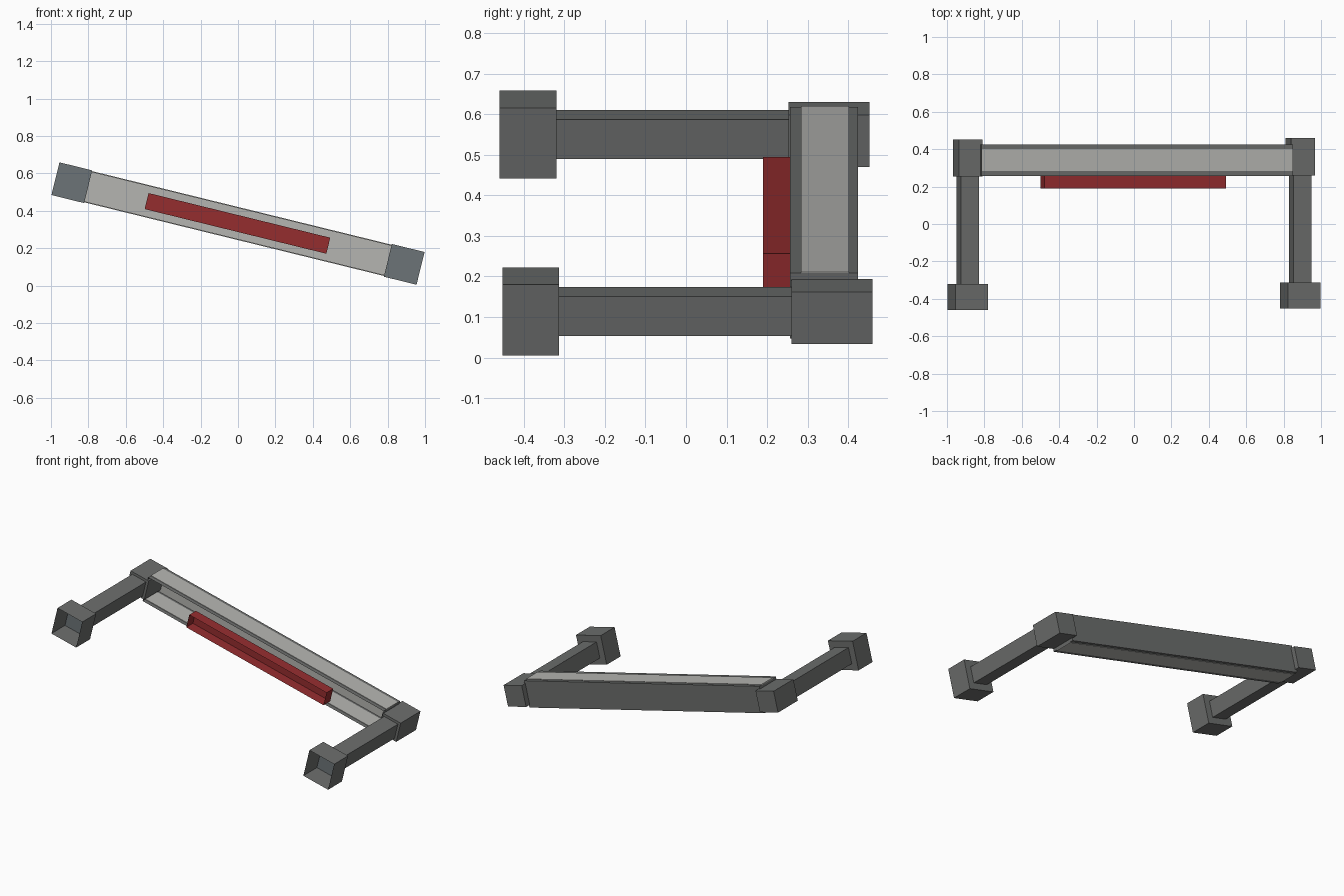
import bpy, bmesh, math
from mathutils import Matrix, Vector

cube = bpy.data.objects.get("Cube")
if cube:
    bpy.data.objects.remove(cube, do_unlink=True)


def material(name, color):
    m = bpy.data.materials.new(name)
    m.use_nodes = True
    m.diffuse_color = (*color, 1)
    m.node_tree.nodes["Principled BSDF"].inputs["Base Color"].default_value = (*color, 1)
    return m


dark = material("dark grey", (0.15, 0.155, 0.152))
slate = material("slate grey", (0.15, 0.175, 0.185))
light = material("light grey", (0.46, 0.46, 0.44))
red = material("red", (0.30, 0.026, 0.028))

# The whole frame leans sideways about the y axis
TILT = Matrix.Translation((0, 0, 0.332)) @ Matrix.Rotation(math.radians(13.8), 4, "Y")


def box(name, u, y, v, mat, open_front=False):
    """Box given by its ranges along the bar, in depth and across the bar."""
    bm = bmesh.new()
    bmesh.ops.create_cube(bm, size=1)
    for vert in bm.verts:
        vert.co = Vector([(r[0] + r[1]) / 2 + c * (r[1] - r[0])
                          for c, r in zip(vert.co, (u, y, v))])
    bm.normal_update()
    if open_front:
        front = [f for f in bm.faces if f.normal.y < -0.9]
        bmesh.ops.delete(bm, geom=front, context="FACES_ONLY")
    bm.transform(TILT)
    mesh = bpy.data.meshes.new(name)
    bm.to_mesh(mesh)
    bm.free()
    mesh.materials.append(mat)
    obj = bpy.data.objects.new(name, mesh)
    bpy.context.collection.objects.link(obj)
    return obj


def around(center, half):
    return (center - half, center + half)


# Side arms: open foot box, arm and corner block on each side
for side, sign, shift in (("right", -1, 0), ("left", 1, 0.007)):
    u = sign * 0.915
    box(side + "_foot_box", around(u, 0.09), (-0.46 + shift, -0.32 + shift),
        around(0, 0.09), dark, True)
    box(side + "_foot_lining", around(u, 0.089), (-0.325 + shift, -0.321 + shift),
        around(0, 0.089), slate)
    box(side + "_arm", around(u, 0.05), (-0.32 + shift, 0.256 + shift), around(0, 0.05), dark)
    box(side + "_corner_block", around(u, 0.066), (0.253 + shift, 0.453 + shift),
        around(0, 0.066), dark)

# Cross beam: shell open at the front, with a pale lining and pale strips
BEAM = (-0.86, 0.855)
box("beam_shell", BEAM, (0.257, 0.424), around(0, 0.083), dark, True)
box("beam_lining", (-0.858, 0.853), (0.418, 0.422), around(0, 0.082), light)
for name, v in (("top_strip", 0.083), ("bottom_strip", -0.083)):
    box("beam_" + name, BEAM, (0.284, 0.402), around(v, 0.003), light)

# Red pad on the front of the beam
box("red_pad", around(-0.003, 0.5), (0.19, 0.257), around(0, 0.044), red, True)
